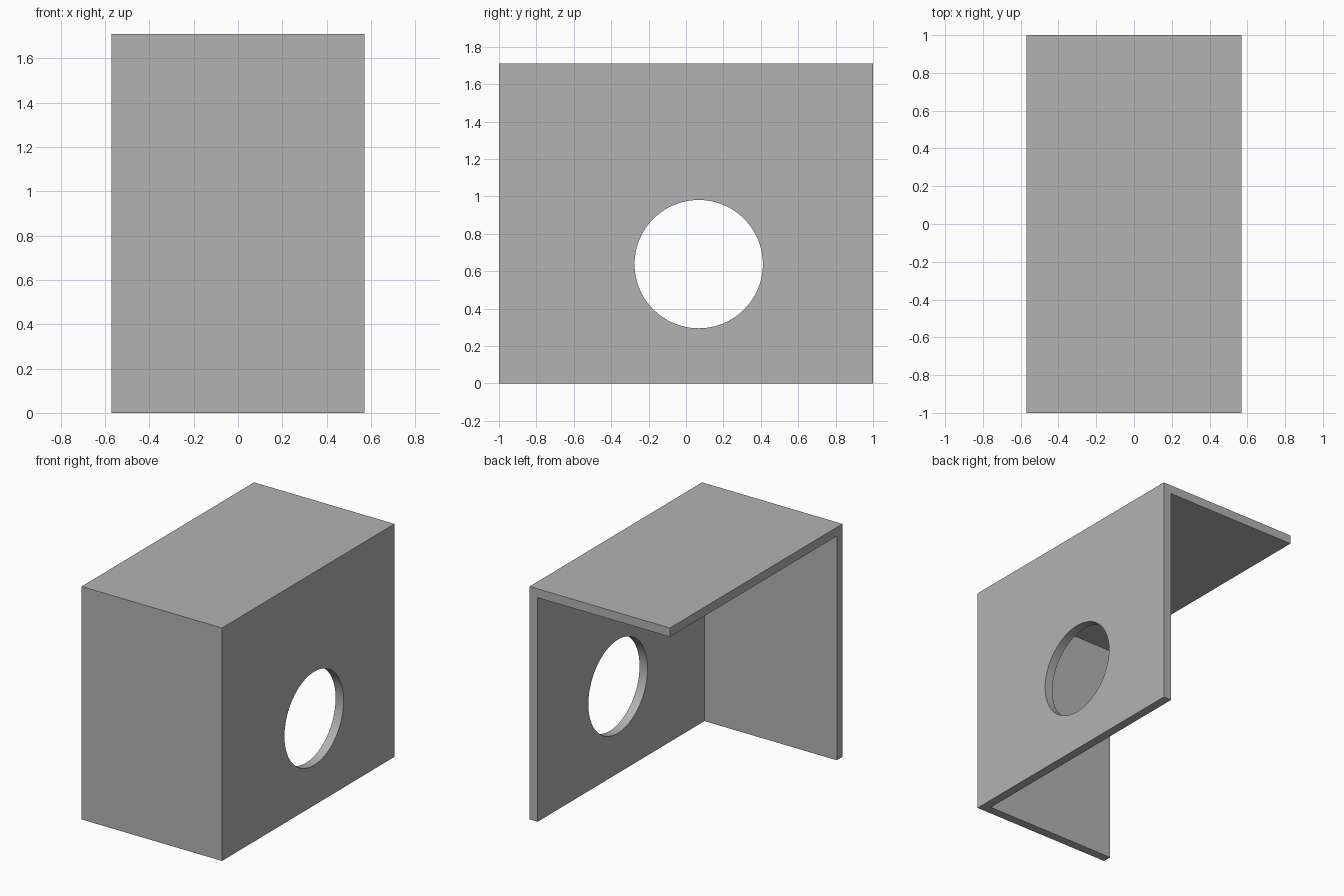
import bpy
from math import radians
from mathutils import Vector

if "Cube" in bpy.data.objects:
    bpy.data.objects.remove(bpy.data.objects["Cube"], do_unlink=True)

# Overall size, wall thickness and hole
WIDTH, DEPTH, HEIGHT = 1.14, 2.0, 1.71
WALL = 0.065
HOLE_RADIUS, HOLE_Y, HOLE_Z = 0.343, 0.068, 0.638

grey = bpy.data.materials.new("plain_grey")
grey.use_nodes = True
colour = (0.45, 0.45, 0.45, 1)
grey.diffuse_color = colour
grey.node_tree.nodes["Principled BSDF"].inputs["Base Color"].default_value = colour


def box(name, low, high):
    low, high = Vector(low), Vector(high)
    bpy.ops.mesh.primitive_cube_add(size=1, location=(low + high) / 2)
    obj = bpy.context.object
    obj.name = name
    obj.scale = high - low
    bpy.ops.object.transform_apply(location=True, rotation=True, scale=True)
    obj.data.materials.append(grey)
    return obj


def cut(target, cutter):
    cutter.hide_render = True
    mod = target.modifiers.new(cutter.name, 'BOOLEAN')
    mod.operation = 'DIFFERENCE'
    mod.solver = 'EXACT'
    mod.object = cutter
    bpy.context.view_layer.objects.active = target
    bpy.ops.object.modifier_apply(modifier=mod.name)
    bpy.data.objects.remove(cutter, do_unlink=True)


x, y = WIDTH / 2, DEPTH / 2

# Three joined plates: front, top and left side
bracket = box("corner_bracket", (-x, -y, 0), (x, y, HEIGHT))

# Hollow open to the right, back and bottom
cut(bracket, box("hollow_cutter", (-x - 1, -y + WALL, -1),
                 (x - WALL, y + 1, HEIGHT - WALL)))

# Round hole through the side plate
bpy.ops.mesh.primitive_cylinder_add(vertices=96, radius=HOLE_RADIUS, depth=0.5,
                                    location=(x, HOLE_Y, HOLE_Z),
                                    rotation=(0, radians(90), 0))
hole = bpy.context.object
hole.name = "hole_cutter"
hole.data.materials.append(grey)
cut(bracket, hole)

# Smooth hole wall, sharp plate edges
bpy.ops.object.select_all(action='DESELECT')
bracket.select_set(True)
bpy.context.view_layer.objects.active = bracket
bpy.ops.object.shade_smooth_by_angle(angle=radians(30))
